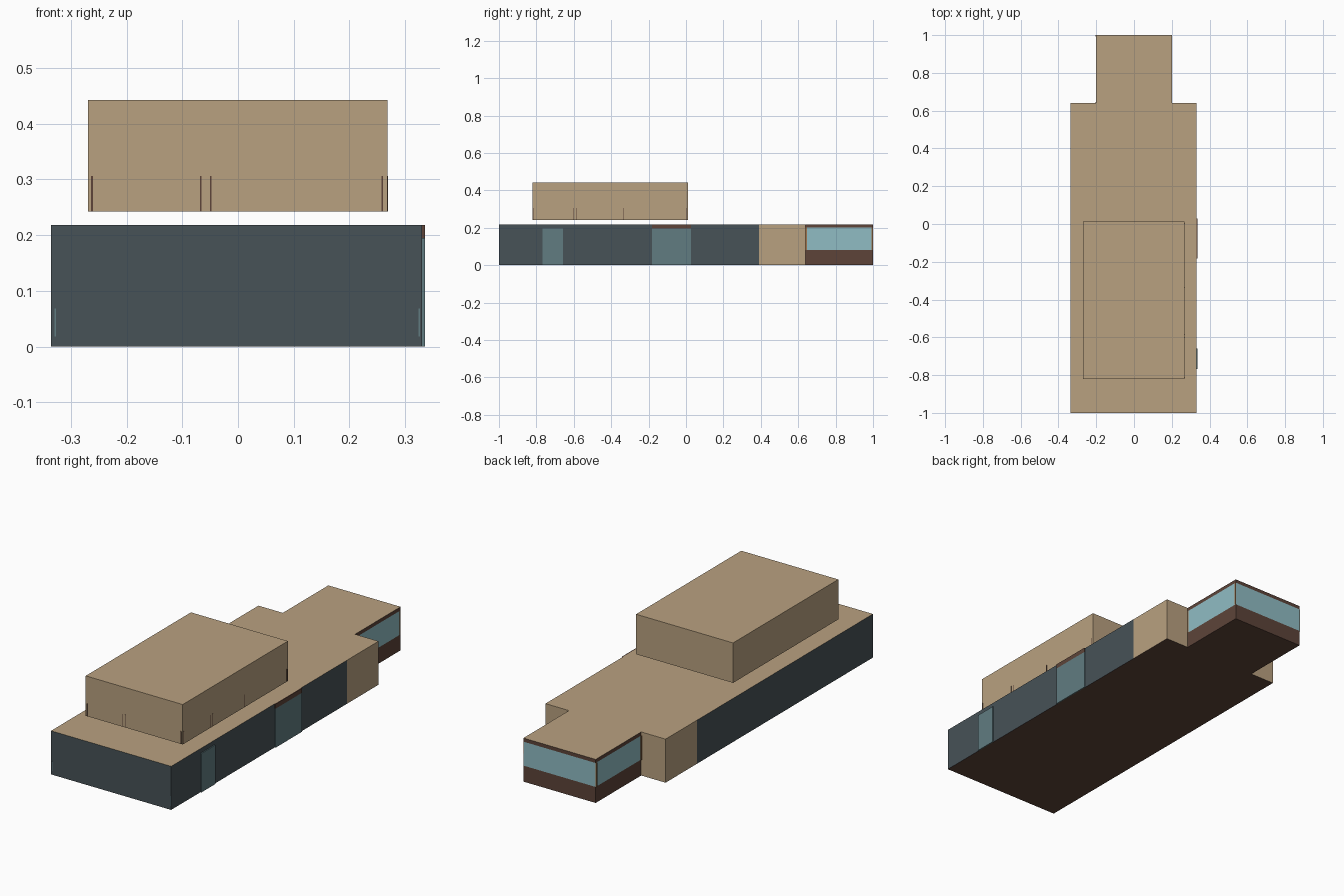
import bpy
import bmesh
from mathutils import Vector

if "Cube" in bpy.data.objects:
    bpy.data.objects.remove(bpy.data.objects["Cube"], do_unlink=True)


def material(name, red, green, blue):
    """Flat material from sRGB bytes, stored as linear values."""
    linear = [((c / 255 + 0.055) / 1.055) ** 2.4 for c in (red, green, blue)]
    mat = bpy.data.materials.new(name)
    mat.use_nodes = True
    color = (*linear, 1)
    mat.diffuse_color = color
    shader = mat.node_tree.nodes["Principled BSDF"]
    shader.inputs["Base Color"].default_value = color
    shader.inputs["Roughness"].default_value = 0.9
    return mat


TAN = material("tan plaster", 185, 161, 128)
SLATE = material("dark slate cladding", 71, 82, 87)
BROWN = material("dark brown trim", 93, 68, 57)
GLASS = material("pale blue glass", 144, 188, 196)
DOOR = material("grey teal door glass", 97, 124, 129)
POST = material("warm wood post", 160, 116, 76)


def box(name, low, high, materials, rule=None, cuts=()):
    """Box between two corners; cuts are (axis, position), rule picks a material per face."""
    low, high = Vector(low), Vector(high)
    bm = bmesh.new()
    bmesh.ops.create_cube(bm, size=1)
    for v in bm.verts:
        v.co = (low + high) / 2 + v.co * (high - low)
    for axis, position in cuts:
        normal = Vector((0, 0, 0))
        normal[axis] = 1
        bmesh.ops.bisect_plane(bm, geom=bm.verts[:] + bm.edges[:] + bm.faces[:],
                               plane_co=normal * position, plane_no=normal)
    bm.normal_update()
    if rule:
        for face in bm.faces:
            mat = rule(face.calc_center_median(), face.normal)
            face.material_index = materials.index(mat)
    mesh = bpy.data.meshes.new(name)
    bm.to_mesh(mesh)
    bm.free()
    for mat in materials:
        mesh.materials.append(mat)
    obj = bpy.data.objects.new(name, mesh)
    bpy.context.collection.objects.link(obj)
    return obj


LEFT, RIGHT, ROOF = 0.33, -0.335, 0.218
FRONT, BACK, END = -1, 0.64, 1
CLAD_END = 0.39


# Main hall: slate walls with a plaster end, tan roof, brown floor
def hall_rule(center, normal):
    if normal.z < -0.5:
        return BROWN
    if normal.z > 0.5 or center.y > CLAD_END:
        return TAN
    return SLATE


box("main_hall", (RIGHT, FRONT, 0), (LEFT, BACK, ROOF), [SLATE, TAN, BROWN],
    hall_rule, [(1, CLAD_END)])


# Glazed end room: brown sill, window band, brown fascia
SILL, HEAD, HALF = 0.08, 0.2, 0.2


def room_rule(center, normal):
    if normal.z > 0.5:
        return TAN
    if normal.z > -0.5 and SILL < center.z < HEAD:
        return GLASS
    return BROWN


box("glazed_room", (-HALF, BACK, 0), (HALF, END, ROOF), [BROWN, GLASS, TAN],
    room_rule, [(2, SILL), (2, HEAD)])

# Slim corner posts of the glazed room
for side, x in (("left", HALF), ("right", -HALF)):
    for place, y in (("inner", BACK + 0.004), ("outer", END - 0.003)):
        box(f"{side}_{place}_post", (x - 0.004, y - 0.004, SILL),
            (x + 0.001, y + 0.003, HEAD), [POST])

# Upper storey, raised clear of the roof
UP_LOW, UP_HIGH = Vector((-0.269, -0.82, 0.242)), Vector((0.268, 0.012, 0.442))
box("upper_storey", UP_LOW, UP_HIGH, [TAN])

# Glazed doors on the left wall, the wide one under a brown lintel
box("wide_door", (LEFT, -0.182, 0), (LEFT + 0.005, 0.028, 0.195), [DOOR])
box("wide_door_lintel", (LEFT, -0.182, 0.195), (LEFT + 0.005, 0.028, ROOF), [BROWN])
box("narrow_door", (LEFT, -0.767, 0), (LEFT + 0.005, -0.658, 0.195), [DOOR])

# Thin brown wall ends showing on the upper storey
SLIT_TOP, THIN, OUT = 0.306, 0.0015, 0.001
for i, x in enumerate((-0.262, -0.067, -0.049, 0.259)):
    box(f"front_slit_{i}", (x - THIN, UP_LOW.y - OUT, UP_LOW.z),
        (x + THIN, UP_LOW.y, SLIT_TOP), [BROWN])
for i, y in enumerate((-0.813, -0.6, -0.583, -0.335, 0.004)):
    box(f"left_slit_{i}", (UP_HIGH.x, y - THIN, UP_LOW.z),
        (UP_HIGH.x + OUT, y + THIN, SLIT_TOP), [BROWN])

# Narrow glints at the front corners
for side, x in (("left", 0.325), ("right", -0.328)):
    box(f"{side}_front_strip", (x - THIN, FRONT - OUT, 0.018),
        (x + THIN, FRONT, 0.068), [DOOR])
